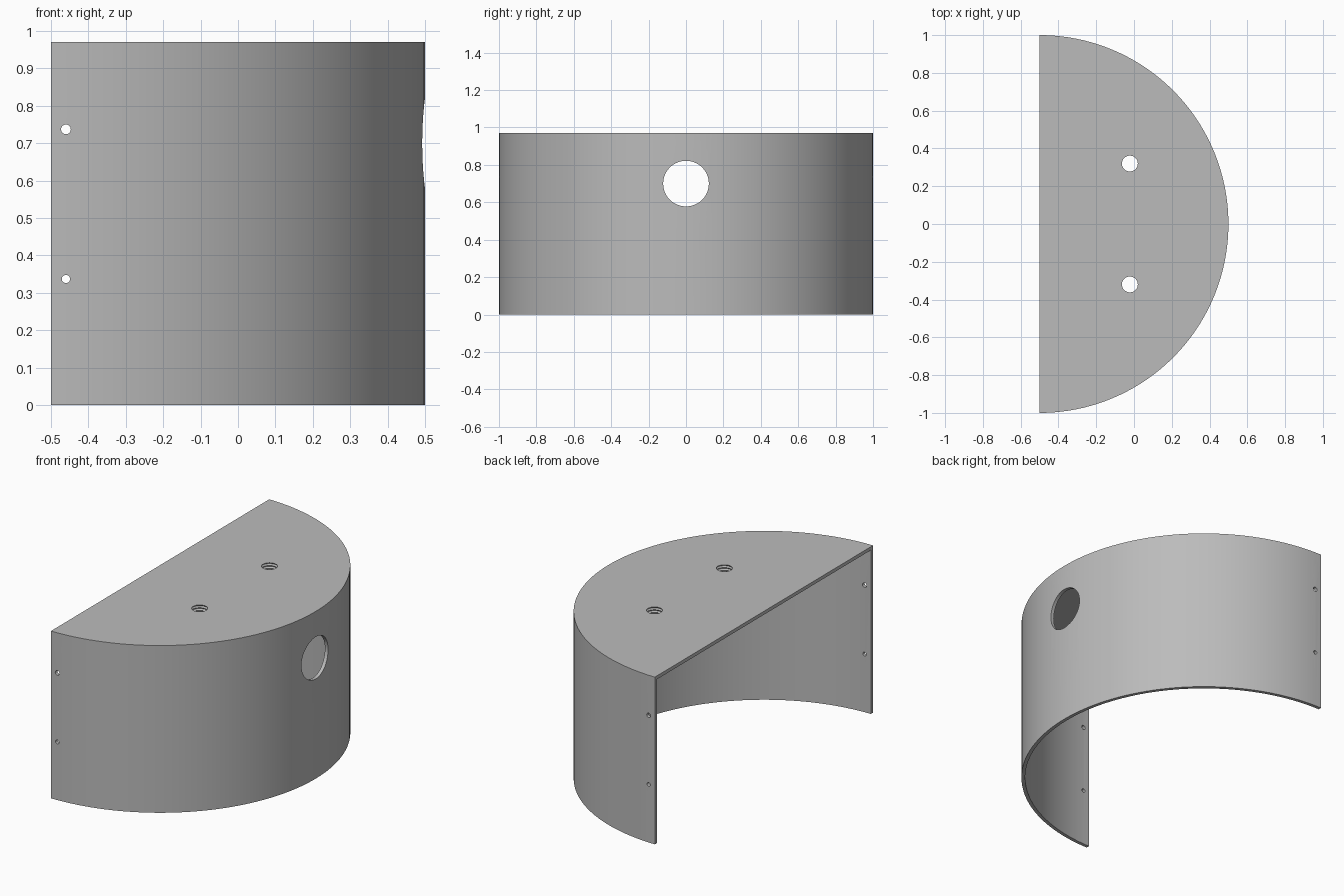
import bpy, bmesh
from math import pi, sin, cos, radians
from mathutils import Matrix

H, R, WALL, CX = 0.97, 1.0, 0.02, -0.5
BOSS_X, BOSS_Y, BORE = -0.022, 0.32, 0.042

cube = bpy.data.objects.get("Cube")
if cube:
    bpy.data.objects.remove(cube, do_unlink=True)

grey = bpy.data.materials.new("plain grey")
grey.use_nodes = True
colour = (0.5, 0.5, 0.5, 1)
grey.diffuse_color = colour
grey.node_tree.nodes["Principled BSDF"].inputs["Base Color"].default_value = colour


def make_object(name, bm):
    bmesh.ops.recalc_face_normals(bm, faces=bm.faces)
    mesh = bpy.data.meshes.new(name)
    bm.to_mesh(mesh)
    bm.free()
    mesh.materials.append(grey)
    obj = bpy.data.objects.new(name, mesh)
    bpy.context.collection.objects.link(obj)
    return obj


def half_disc(name, radius, z0, z1, overrun=0.0, steps=80):
    """Half disc bulging toward +x, extruded upward."""
    angles = [-pi / 2 + pi * i / steps for i in range(steps + 1)]
    points = [(CX + radius * cos(a), radius * sin(a)) for a in angles]
    if overrun:
        points += [(CX - overrun, radius), (CX - overrun, -radius)]
    bm = bmesh.new()
    face = bm.faces.new([bm.verts.new((x, y, z0)) for x, y in points])
    top = bmesh.ops.extrude_face_region(bm, geom=[face])["geom"]
    bmesh.ops.translate(bm, vec=(0, 0, z1 - z0),
                        verts=[v for v in top if isinstance(v, bmesh.types.BMVert)])
    return make_object(name, bm)


def drill(name, radius, length, centre, axis="Z", sides=48):
    turn = {"X": Matrix.Rotation(pi / 2, 4, "Y"),
            "Y": Matrix.Rotation(pi / 2, 4, "X"), "Z": Matrix()}[axis]
    bm = bmesh.new()
    bmesh.ops.create_cone(bm, cap_ends=True, segments=sides, radius1=radius,
                          radius2=radius, depth=length,
                          matrix=Matrix.Translation(centre) @ turn)
    return make_object(name, bm)


def activate(obj):
    bpy.ops.object.select_all(action="DESELECT")
    obj.select_set(True)
    bpy.context.view_layer.objects.active = obj


def cut(obj, cutter):
    cutter.hide_render = True
    mod = obj.modifiers.new("cut", "BOOLEAN")
    mod.operation, mod.solver, mod.object = "DIFFERENCE", "EXACT", cutter
    activate(obj)
    bpy.ops.object.modifier_apply(modifier=mod.name)
    bpy.data.objects.remove(cutter, do_unlink=True)


# Half-round housing, open at the flat side and the bottom
housing = half_disc("housing", R, 0, H)
cut(housing, half_disc("cavity_cutter", R - WALL, -0.2, H - WALL, overrun=0.2))

# Round port in the curved wall
cut(housing, drill("port_cutter", 0.122, 0.4, (0.5, 0, 0.7), "X", 64))

# Small fixing holes through both ends of the wall
for z, radius in ((0.737, 0.013), (0.337, 0.011)):
    cut(housing, drill("fixing_cutter", radius, 2.4, (-0.46, 0, z), "Y", 24))

# Seats for the threaded bosses
for side in (-1, 1):
    cut(housing, drill("boss_cutter", BORE + 0.01, 0.2, (BOSS_X, side * BOSS_Y, H)))


def threaded_boss(name, y, turns=5, pitch=0.016, sides=48):
    """Ring with a ridged bore, lathed around the vertical axis."""
    low = H - turns * pitch
    profile = [(BORE, H)]
    for i in range(turns):
        z = H - i * pitch
        profile += [(BORE + 0.006, z - pitch / 2), (BORE, z - pitch)]
    profile += [(BORE + 0.018, low), (BORE + 0.018, H - WALL),
                (BORE + 0.01, H - WALL), (BORE + 0.01, H)]
    bm = bmesh.new()
    rings = []
    for s in range(sides):
        a = 2 * pi * s / sides
        rings.append([bm.verts.new((BOSS_X + r * cos(a), y + r * sin(a), z))
                      for r, z in profile])
    n = len(profile)
    for s in range(sides):
        a, b = rings[s], rings[(s + 1) % sides]
        for k in range(n):
            m = (k + 1) % n
            bm.faces.new((a[k], a[m], b[m], b[k]))
    return make_object(name, bm)


parts = [housing, threaded_boss("front_threaded_boss", -BOSS_Y),
         threaded_boss("back_threaded_boss", BOSS_Y)]
for part in parts:
    activate(part)
    bpy.ops.object.shade_smooth_by_angle(angle=radians(25))
